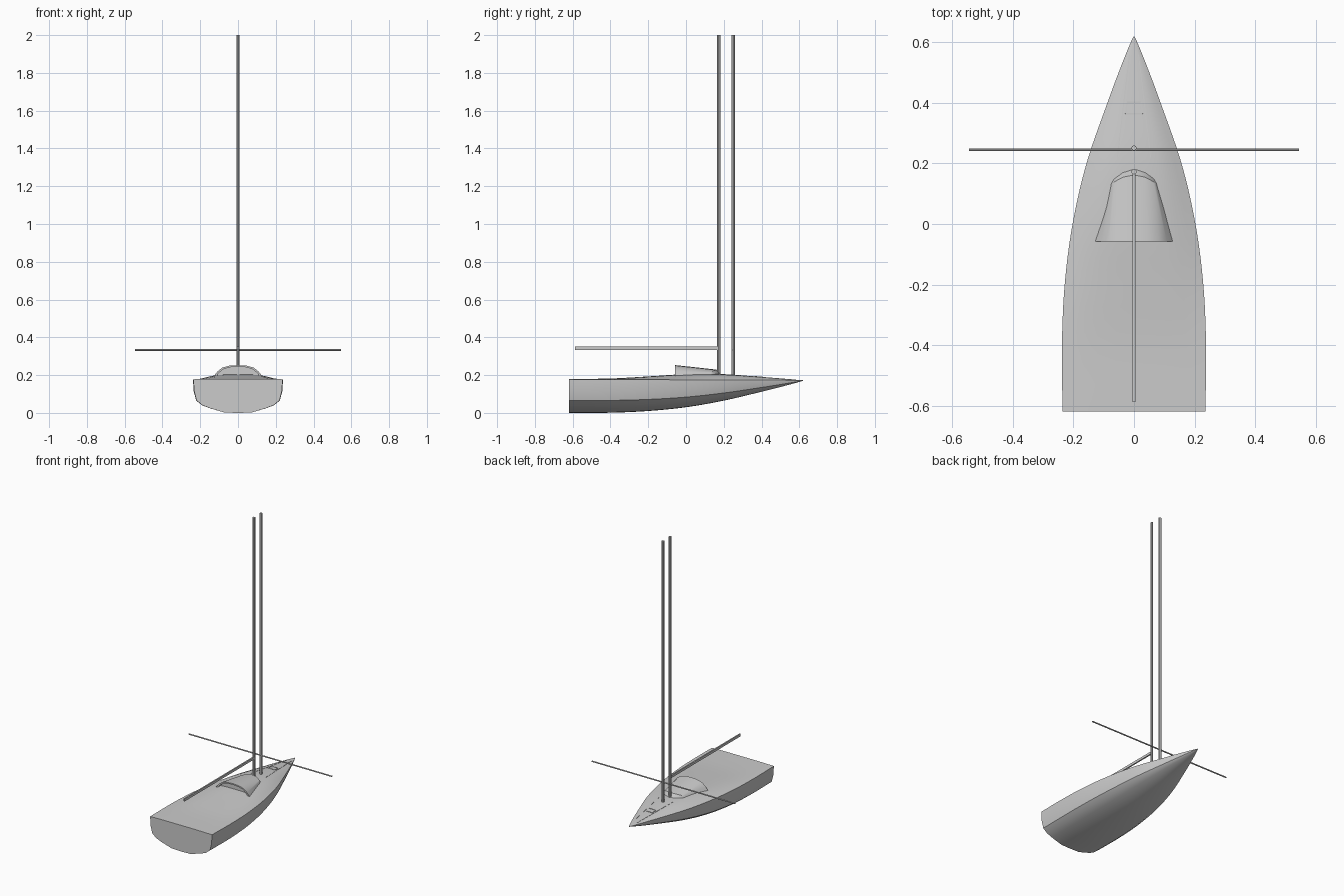
import bpy, bmesh
from mathutils import Vector

if "Cube" in bpy.data.objects:
    bpy.data.objects.remove(bpy.data.objects["Cube"])

# hull stations: y, half width, keel z, sheer z, deck crown z
STATIONS = [(-.62, .236, 0, .178, .18), (-.4, .238, .001, .177, .182), (-.2, .229, .01, .176, .193),
            (0, .203, .03, .175, .205), (.2, .157, .065, .174, .205), (.4, .088, .112, .173, .19),
            (.5, .051, .137, .173, .182), (.6, .011, .164, .172, .174), (.62, .001, .17, .172, .173)]
SIDE = [(0, 0), (.3, .01), (.63, .14), (.8, .23), (.93, .37), (.985, .65), (1, 1)]
DECK = [(1, 0), (.85, .35), (.7, .66), (.5, .9), (.25, .98), (0, 1)]


def station(y):
    # smooth interpolation between the stations
    n = len(STATIONS)
    i = next((k for k in range(n - 1) if y <= STATIONS[k + 1][0]), n - 2)
    a, b = STATIONS[i], STATIONS[i + 1]
    p, q = STATIONS[max(i - 1, 0)], STATIONS[min(i + 2, n - 1)]
    h = b[0] - a[0]
    t = (y - a[0]) / h
    out = []
    for c in range(1, 5):
        m0 = (b[c] - p[c]) / (b[0] - p[0]) * h
        m1 = (q[c] - a[c]) / (q[0] - a[0]) * h
        out.append((2*t**3 - 3*t*t + 1)*a[c] + (t**3 - 2*t*t + t)*m0
                   + (3*t*t - 2*t**3)*b[c] + (t**3 - t*t)*m1)
    return out


def deck_z(x, y):
    w, k, s, c = station(y)
    f = min(abs(x) / w, 1)
    for (f1, h1), (f0, h0) in zip(DECK, DECK[1:]):
        if f >= f0:
            return s + (c - s) * (h0 + (h1 - h0) * (f - f0) / (f1 - f0))


def make(name, bm, smooth=True):
    bmesh.ops.recalc_face_normals(bm, faces=bm.faces)
    me = bpy.data.meshes.new(name)
    bm.to_mesh(me)
    bm.free()
    ob = bpy.data.objects.new(name, me)
    bpy.context.collection.objects.link(ob)
    if smooth:
        bpy.ops.object.select_all(action='DESELECT')
        ob.select_set(True)
        bpy.context.view_layer.objects.active = ob
        bpy.ops.object.shade_smooth_by_angle(angle=.5)
    return ob


def loft(name, rings, closed):
    bm = bmesh.new()
    vs = [[bm.verts.new(p) for p in r] for r in rings]
    n = len(vs[0])
    for a, b in zip(vs, vs[1:]):
        for i in range(n if closed else n - 1):
            j = (i + 1) % n
            bm.faces.new((a[i], a[j], b[j], b[i]))
    bm.faces.new(vs[0])
    if closed:
        bm.faces.new(vs[-1])
    return make(name, bm)


def bar(name, a, b, w, h, sides=4):
    # straight spar: polygonal tube, or a rectangular bar with 4 sides
    a, b = Vector(a), Vector(b)
    bm = bmesh.new()
    if sides == 4:
        bmesh.ops.create_cube(bm, size=1)
        bmesh.ops.scale(bm, vec=(w, h, (b - a).length), verts=bm.verts)
    else:
        bmesh.ops.create_cone(bm, cap_ends=True, segments=sides, radius1=w / 2,
                              radius2=w / 2, depth=(b - a).length)
    ob = make(name, bm, False)
    ob.location = (a + b) / 2
    ob.rotation_euler = (b - a).to_track_quat('Z', 'Y').to_euler()
    return ob


def mirrored(half):
    # half runs from outside to the centre line
    return half + [(-x, y, z) for x, y, z in half[-2::-1]]


# hull with cambered deck
rings = []
N = 36
for i in range(N + 1):
    y = -.62 + 1.24 * (1 - (1 - i / N) ** 1.3)
    w, k, s, c = station(y)
    half = [(u * w, y, k + v * (s - k)) for u, v in SIDE]
    half += [(u * w, y, s + v * (c - s)) for u, v in DECK[1:]]
    rings.append(half + [(-x, yy, z) for x, yy, z in half[-2:0:-1]])
loft("hull", rings, True)

# cabin with recessed aft wall
aft = mirrored([(.133, -.057, .19), (.108, -.057, .22), (.083, -.057, .24), (.045, -.057, .25), (0, -.057, .253)])
inner = [(x * .9, y, .19 + (z - .19) * .86) for x, y, z in aft]
recess = [(x, y + .025, z) for x, y, z in inner]
mid = mirrored([(.08, .12, .195), (.073, .13, .212), (.064, .14, .22), (.036, .155, .227), (0, .162, .229)])
nose = mirrored([(.082, .125, .19), (.076, .14, .193), (.066, .155, .195), (.037, .175, .198), (0, .186, .2)])
loft("cabin", [recess, inner, aft, mid, nose], False)

# masts, boom and spinnaker pole
bar("main_mast", (0, .173, .2), (0, .173, 2), .018, 0, 8)
bar("fore_mast", (0, .251, .2), (0, .251, 2), .018, 0, 8)
boom = bar("boom", (0, -.588, .342), (0, .172, .342), .009, .017)
bar("cross_pole", (-.545, .245, .333), (.545, .245, .333), .009, 0, 8)

# foredeck rails
for s, side in ((-1, "left"), (1, "right")):
    pts = [(s * (.015 + .04 * t / 4), .56 - .34 * t / 4) for t in range(5)]
    for i, (p, q) in enumerate(zip(pts, pts[1:])):
        bar(f"deck_rail_{side}_{i}", (*p, deck_z(*p)), (*q, deck_z(*q)), .003, .003)

# hatch frame
corners = [(-.028, .364), (.028, .364), (.023, .402), (-.023, .402)]
for i in range(4):
    p, q = corners[i], corners[(i + 1) % 4]
    bar(f"hatch_frame_{i}", (*p, deck_z(*p)), (*q, deck_z(*q)), .004, .005)
